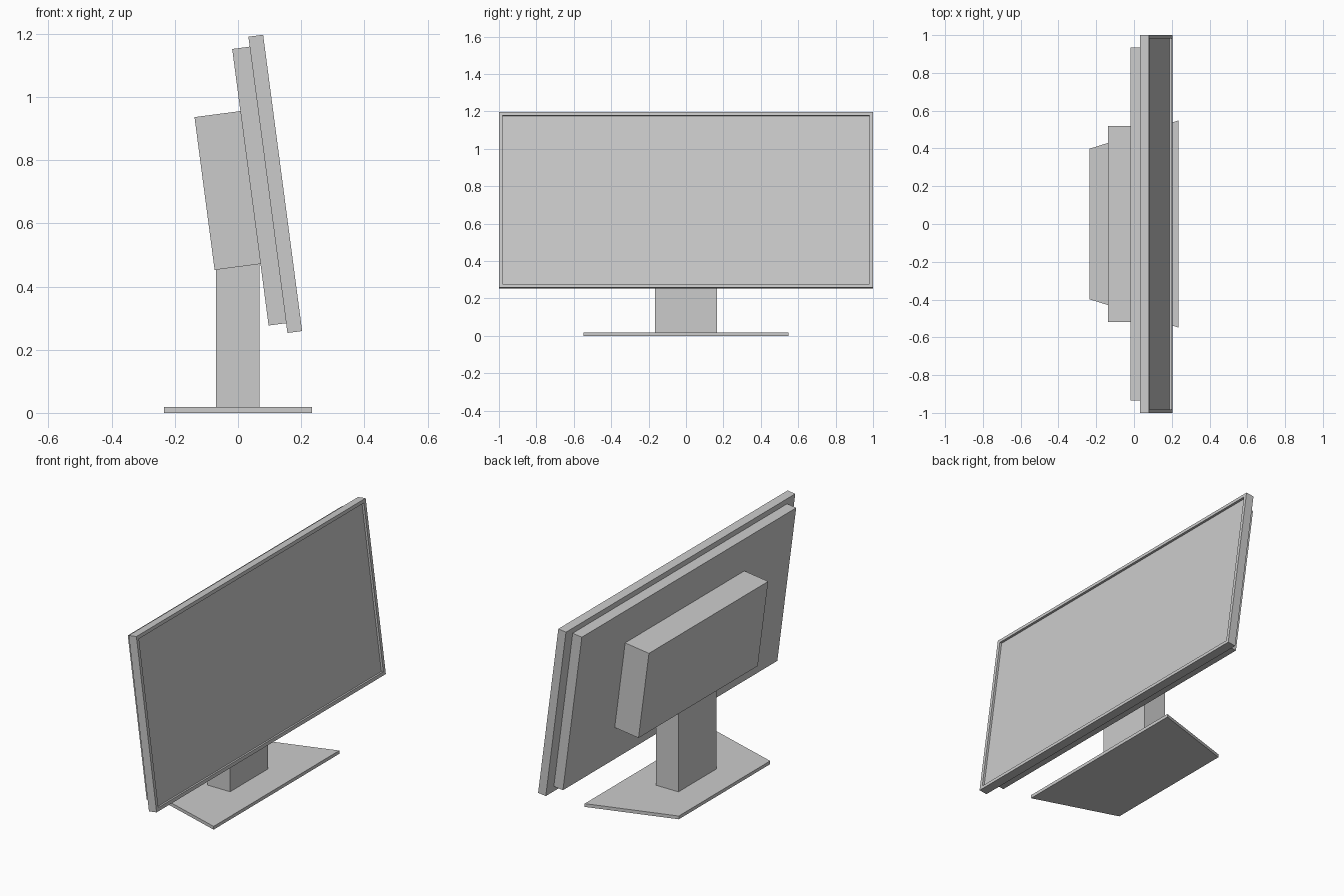
import bpy
import bmesh
import math
from mathutils import Matrix

TILT = math.radians(-7.5)  # screen leans back, facing +x

if "Cube" in bpy.data.objects:
    bpy.data.objects.remove(bpy.data.objects["Cube"], do_unlink=True)

grey = bpy.data.materials.new("plain grey")
grey.use_nodes = True
colour = (0.6, 0.6, 0.6, 1)
grey.diffuse_color = colour
grey.node_tree.nodes["Principled BSDF"].inputs["Base Color"].default_value = colour


def block(name, centre, size, tilt=0.0, shape=None):
    """Box of the given size, optionally reshaped by a bmesh function."""
    bm = bmesh.new()
    bmesh.ops.create_cube(bm, size=1, matrix=Matrix.Diagonal((*size, 1)))
    if shape:
        shape(bm)
    mesh = bpy.data.meshes.new(name)
    bm.to_mesh(mesh)
    bm.free()
    mesh.materials.append(grey)
    obj = bpy.data.objects.new(name, mesh)
    obj.location = centre
    obj.rotation_euler.y = tilt
    bpy.context.collection.objects.link(obj)
    return obj


def recess_screen(bm):
    # Bezel around a sunken screen on the +x face
    bm.normal_update()
    front = max(bm.faces, key=lambda f: f.normal.x)
    bmesh.ops.inset_region(bm, faces=[front], thickness=0.027)
    lip = bmesh.ops.extrude_face_region(bm, geom=[front])["geom"]
    bmesh.ops.delete(bm, geom=[front], context="FACES_ONLY")
    verts = [v for v in lip if isinstance(v, bmesh.types.BMVert)]
    bmesh.ops.translate(bm, verts=verts, vec=(-0.012, 0, 0))
    bmesh.ops.recalc_face_normals(bm, faces=bm.faces)


def taper_back(bm):
    # Foot narrows towards the rear
    for v in bm.verts:
        if v.co.x < 0:
            v.co.y *= 0.727


# Stand
block("base_plate", (0, 0, 0.009), (0.47, 1.096, 0.018), shape=taper_back)
block("stand_column", (-0.001, 0, 0.247), (0.137, 0.33, 0.466))

# Tilted display
block("screen_frame", (0.118, 0, 0.725), (0.047, 2.0, 0.946), TILT, recess_screen)
block("back_panel", (0.067, 0, 0.718), (0.056, 1.87, 0.883), TILT)
block("rear_housing", (-0.033, 0, 0.704), (0.147, 1.04, 0.488), TILT)
